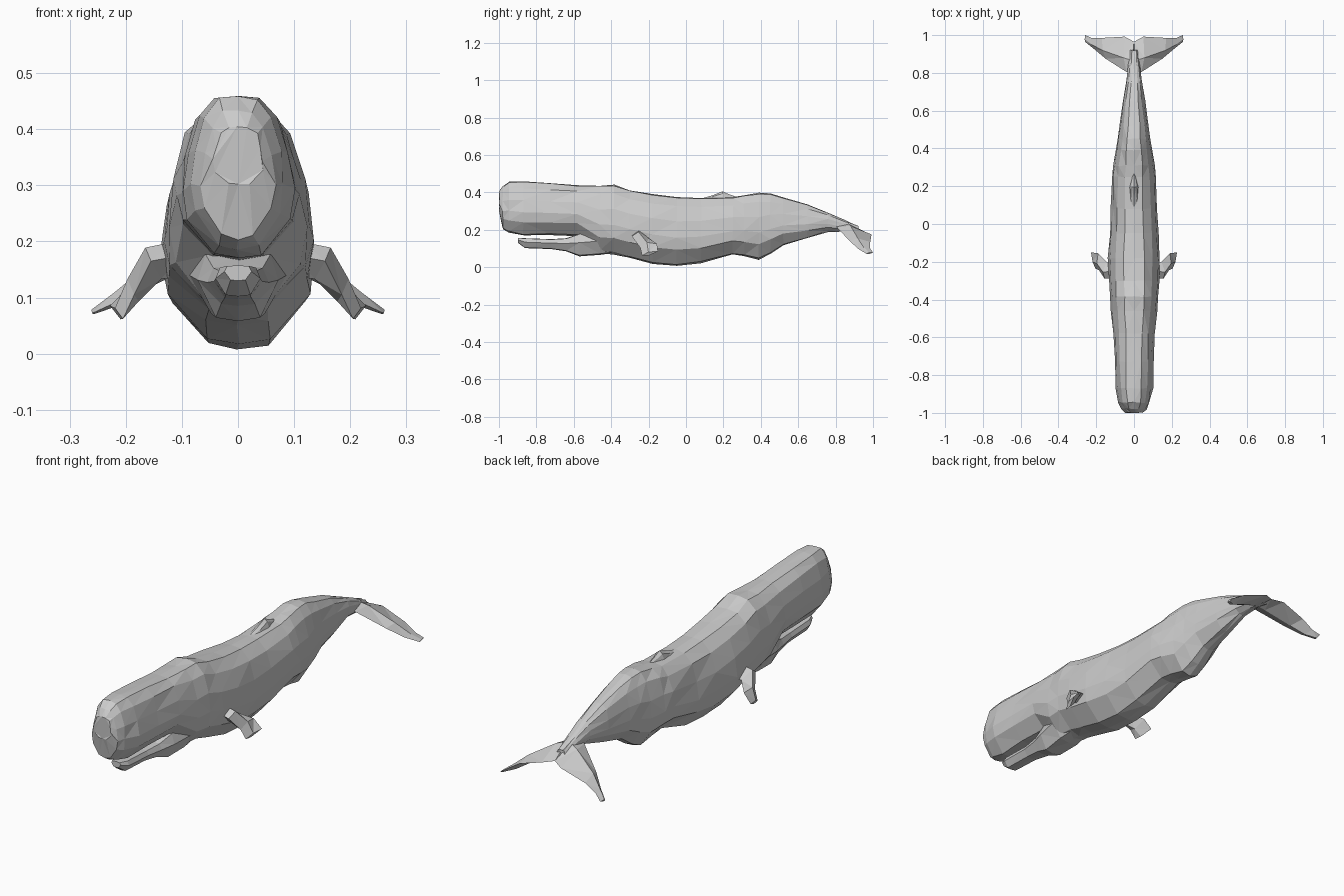
import bpy, bmesh, random

random.seed(4)


def loft(name, rings, mirror=False, jitter=0.0):
    """Skin a list of closed rings, cap both ends, keep flat triangles."""
    bm = bmesh.new()
    loops = []
    for ring in rings:
        loops.append([bm.verts.new([c + random.uniform(-jitter, jitter) for c in p]) for p in ring])
    n = len(loops[0])
    for a, b in zip(loops, loops[1:]):
        for i in range(n):
            j = (i + 1) % n
            bm.faces.new((a[i], a[j], b[j], b[i]))
    bm.faces.new(loops[0])
    bm.faces.new(loops[-1])
    bmesh.ops.triangulate(bm, faces=bm.faces[:])
    bmesh.ops.recalc_face_normals(bm, faces=bm.faces[:])
    me = bpy.data.meshes.new(name)
    bm.to_mesh(me)
    bm.free()
    ob = bpy.data.objects.new(name, me)
    bpy.context.collection.objects.link(ob)
    if mirror:
        ob.modifiers.new("Mirror", 'MIRROR')
    return ob


def section(half, y, w, top, bottom):
    """Symmetric ring from a unit half profile (x fraction, height fraction)."""
    right = [(x * w, y, bottom + h * (top - bottom)) for x, h in half]
    left = [(-x, yy, z) for x, yy, z in reversed(right[1:-1])]
    return right + left


def blade(lead, trail, t):
    """Thin fin section between a leading and a trailing point."""
    x0, y0, z0 = lead
    x1, y1, z1 = trail
    mx, my, mz = x0 * .6 + x1 * .4, y0 * .6 + y1 * .4, z0 * .6 + z1 * .4
    return [lead, (mx + t * .5, my, mz + t), trail, (mx - t * .5, my, mz - t)]


# Body: blunt head tapering to the tail stock (y, half width, top, bottom)
body_half = [(0, 1), (.4, .985), (.72, .87), (.92, .65), (1, .42), (.93, .24), (.42, .03), (0, 0)]
stations = [
    (-.998, .045, .405, .30), (-.98, .065, .435, .205), (-.945, .082, .458, .187),
    (-.87, .099, .462, .168), (-.73, .102, .452, .17), (-.58, .108, .44, .168),
    (-.46, .122, .436, .075), (-.385, .128, .44, .068), (-.30, .134, .412, .048),
    (-.18, .137, .392, .016), (-.05, .128, .374, .005), (.08, .122, .369, .02),
    (.25, .118, .372, .066), (.31, .110, .385, .058), (.39, .097, .396, .038),
    (.45, .088, .392, .07), (.52, .078, .372, .118), (.65, .058, .337, .155),
    (.76, .042, .292, .19), (.84, .034, .255, .190), (.92, .022, .222, .18)]
loft("body", [section(body_half, *s) for s in stations], jitter=.003)

# Lower jaw: narrow, slightly open, running back into the throat
jaw_half = [(0, 1), (.8, .97), (1, .6), (.55, .05), (0, 0)]
jaw = [(-.898, .024, .157, .13), (-.86, .040, .155, .102), (-.72, .043, .150, .097),
       (-.64, .055, .155, .085), (-.57, .072, .18, .058), (-.46, .088, .19, .066), (-.36, .07, .18, .08)]
loft("lower_jaw", [section(jaw_half, *s) for s in jaw])

# Low dorsal hump
hump_half = [(0, 1), (.45, .8), (1, 0), (0, 0)]
hump = [(.08, .02, .367, .345), (.14, .034, .384, .345), (.195, .032, .406, .345),
        (.225, .024, .392, .345), (.275, .012, .374, .345)]
loft("dorsal_hump", [section(hump_half, *s) for s in hump])

# Side flippers
loft("flippers", [
    blade((.10, -.285, .175), (.10, -.20, .16), .03),
    blade((.155, -.29, .165), (.145, -.20, .155), .028),
    blade((.185, -.245, .105), (.19, -.155, .125), .02),
    blade((.205, -.235, .062), (.228, -.15, .085), .010)], mirror=True)

# Drooping tail flukes
loft("flukes", [
    blade((0, .80, .235), (0, .965, .185), .02),
    blade((.04, .805, .215), (.05, .992, .175), .022),
    blade((.15, .875, .14), (.17, .985, .135), .016),
    blade((.21, .925, .095), (.225, .985, .10), .011),
    blade((.26, .965, .072), (.258, 1.0, .078), .004)], mirror=True)
